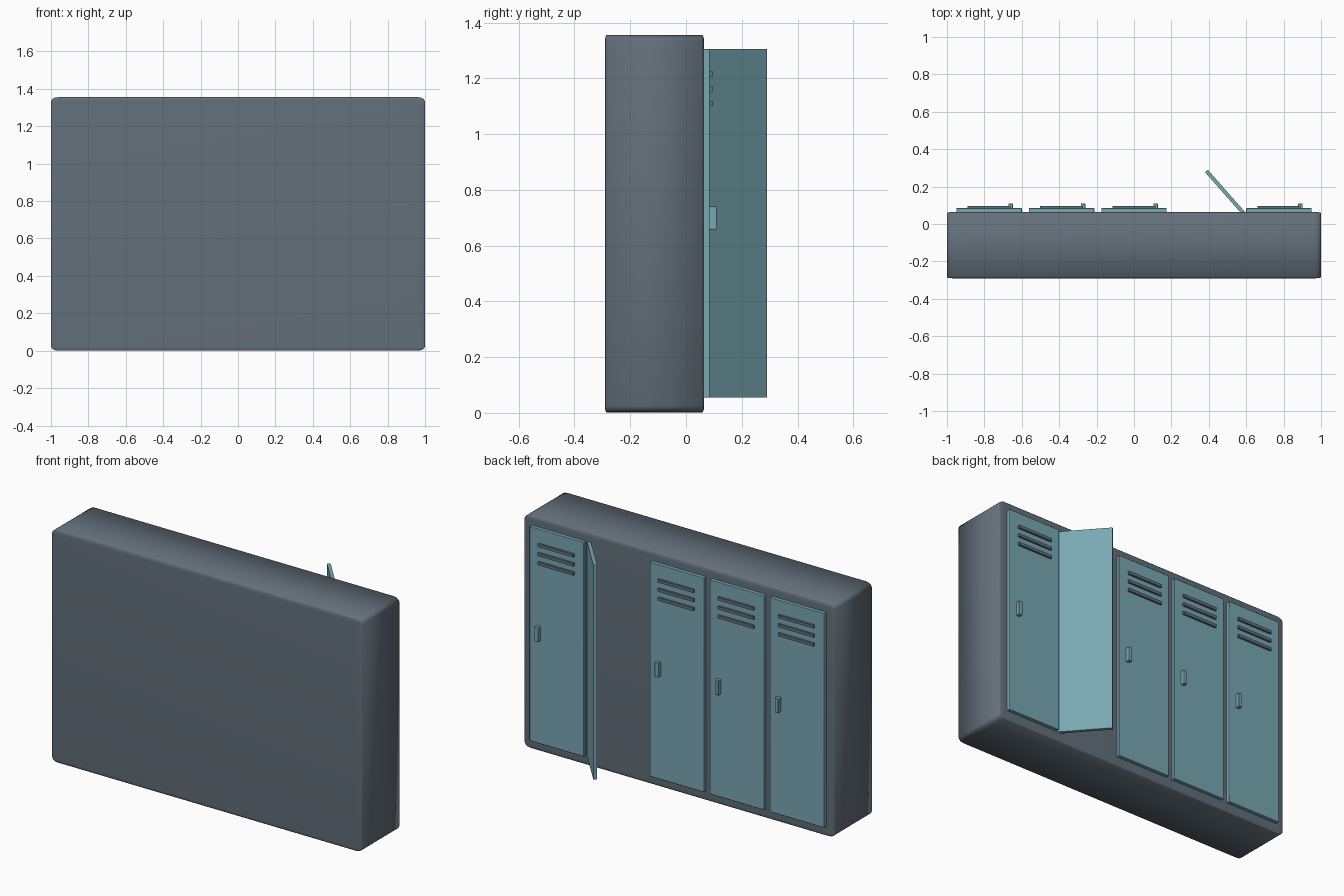
import bpy
import math

if "Cube" in bpy.data.objects:
    bpy.data.objects.remove(bpy.data.objects["Cube"], do_unlink=True)


def material(name, rgb):
    mat = bpy.data.materials.new(name)
    mat.use_nodes = True
    mat.diffuse_color = (*rgb, 1)
    mat.node_tree.nodes["Principled BSDF"].inputs["Base Color"].default_value = (*rgb, 1)
    return mat


slate = material("slate grey", (0.125, 0.16, 0.195))
teal = material("dusty teal", (0.19, 0.39, 0.45))


def box(name, center, size, mat, bevel=0, apply=True, turn=0):
    bpy.ops.mesh.primitive_cube_add(size=1, location=center, rotation=(0, 0, turn))
    obj = bpy.context.object
    obj.name = name
    obj.scale = size
    obj.data.materials.append(mat)
    if apply:
        bpy.ops.object.transform_apply(location=False, rotation=False, scale=True)
    if bevel:
        mod = obj.modifiers.new("soft edges", "BEVEL")
        mod.width = bevel
        mod.segments = 3
    return obj


# Cabinet: the bevel is stretched with the box and shaded smooth all over
box("cabinet", (0, -0.113, 0.678), (2, 0.355, 1.355), slate, 0.018, apply=False)
bpy.ops.object.shade_smooth()

FACE = 0.065
DOOR = (0.35, 0.02, 1.25)
DOOR_Z = 0.68


def closed_door(x, label):
    front = FACE + DOOR[1]
    # Panel reaches slightly into the cabinet
    box(f"door_{label}", (x, front - 0.0125, DOOR_Z), (DOOR[0], 0.025, DOOR[2]), teal, 0.003)
    bpy.ops.object.shade_smooth_by_angle(angle=math.radians(40))
    # Vent slats
    for i in range(3):
        box(f"vent_{label}_{i + 1}", (x, front + 0.005, 1.215 - 0.053 * i),
            (0.23, 0.014, 0.018), slate)
    # Handle
    box(f"handle_{label}", (x + 0.115, front + 0.011, 0.70), (0.024, 0.026, 0.085), teal, 0.003)


for n, column in enumerate((-2, -1, 0, 2)):
    closed_door(column * 0.3875, n + 1)

# Plain door standing open, its hinge edge sunk in the cabinet
box("open_door", (0.503, 0.152, DOOR_Z), DOOR, teal, turn=math.radians(-48.6))
